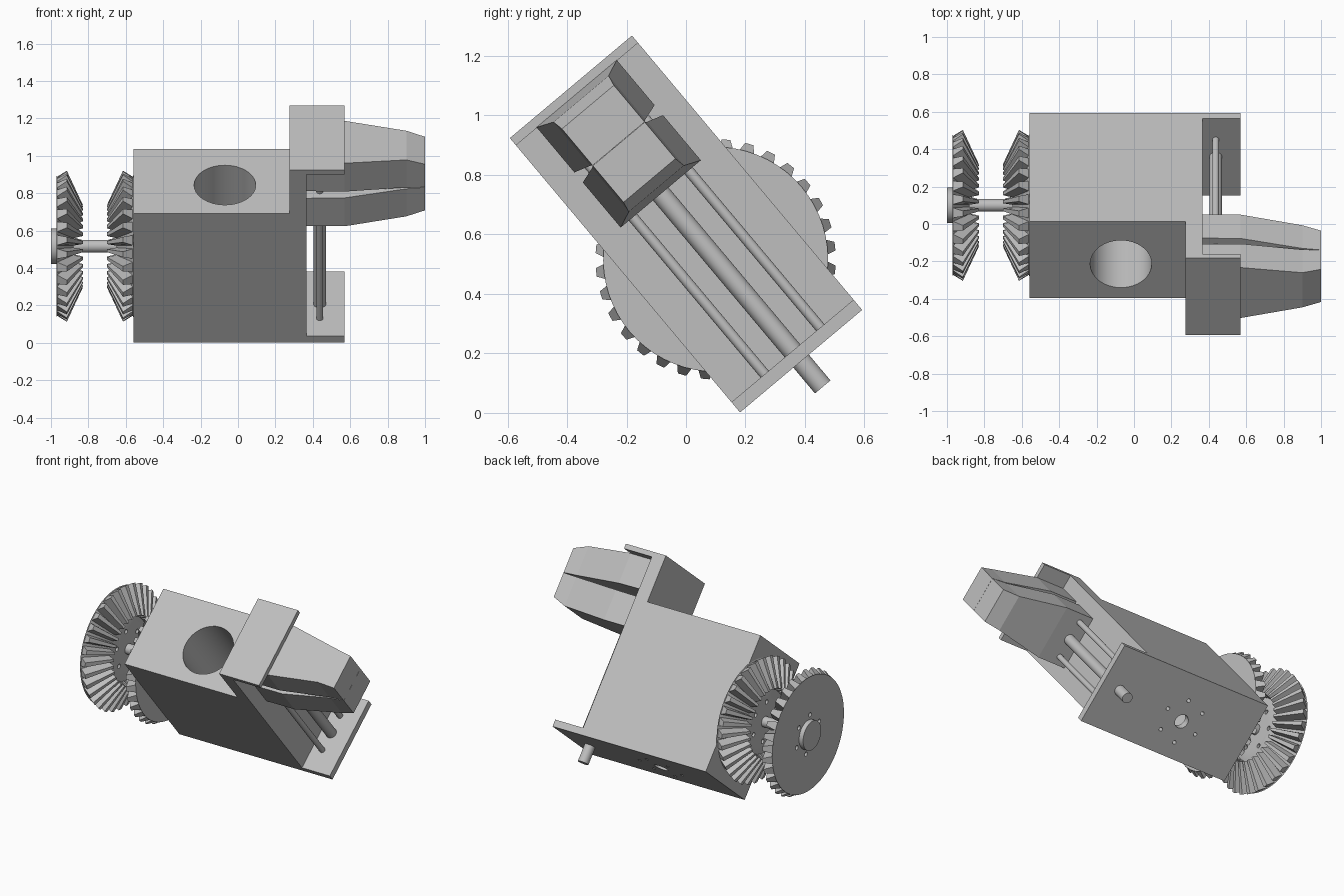
import bpy, bmesh, math
from mathutils import Matrix, Vector

if "Cube" in bpy.data.objects:
    bpy.data.objects.remove(bpy.data.objects["Cube"], do_unlink=True)

# One plain grey for everything
grey = bpy.data.materials.new("plain_grey")
grey.use_nodes = True
COLOUR = (0.52, 0.52, 0.52, 1)
grey.diffuse_color = COLOUR
grey.node_tree.nodes["Principled BSDF"].inputs["Base Color"].default_value = COLOUR

# The arm is built upright, then leaned back about x
LEAN = Matrix.Translation((0, 0, 0.635)) @ Matrix.Rotation(math.radians(40), 4, 'X')
AXES = {'X': Matrix.Rotation(math.pi / 2, 4, 'Y'), 'Z': Matrix.Identity(4)}
GEAR_Z = -0.155
TEETH = 32


def finish(name, bm, smooth=False):
    bmesh.ops.recalc_face_normals(bm, faces=bm.faces)
    mesh = bpy.data.meshes.new(name)
    bm.transform(LEAN)
    bm.to_mesh(mesh)
    bm.free()
    mesh.materials.append(grey)
    obj = bpy.data.objects.new(name, mesh)
    bpy.context.collection.objects.link(obj)
    if smooth:
        select(obj)
        bpy.ops.object.shade_smooth_by_angle(angle=math.radians(30))
    return obj


def select(obj):
    bpy.ops.object.select_all(action='DESELECT')
    obj.select_set(True)
    bpy.context.view_layer.objects.active = obj


def add_cylinder(bm, axis, centre, r1, r2, length, sides=48):
    bmesh.ops.create_cone(bm, cap_ends=True, segments=sides, radius1=r1, radius2=r2,
                          depth=length, matrix=Matrix.Translation(centre) @ AXES[axis])


def rod(name, axis, centre, radius, length, sides=32):
    bm = bmesh.new()
    add_cylinder(bm, axis, centre, radius, radius, length, sides)
    return finish(name, bm, True)


def cut(obj, holes):
    """holes: (axis, centre, radius, length)"""
    for axis, centre, radius, length in holes:
        cutter = rod("cutter", axis, centre, radius, length)
        cutter.hide_render = True
        mod = obj.modifiers.new("hole", 'BOOLEAN')
        mod.solver = 'EXACT'
        mod.object = cutter
        select(obj)
        bpy.ops.object.modifier_apply(modifier=mod.name)
        bpy.data.objects.remove(cutter, do_unlink=True)
    select(obj)
    bpy.ops.object.shade_smooth_by_angle(angle=math.radians(30))


def loft(name, rings):
    """Join equal loops of points into a closed solid."""
    bm = bmesh.new()
    loops = [[bm.verts.new(p) for p in ring] for ring in rings]
    n = len(loops[0])
    for a, b in zip(loops, loops[1:]):
        for i in range(n):
            bm.faces.new((a[i], a[(i + 1) % n], b[(i + 1) % n], b[i]))
    bm.faces.new(loops[0])
    bm.faces.new(loops[-1])
    return finish(name, bm)


# Housing: stepped block with upper and lower shelves
profile = [(-0.56, -0.602), (0.57, -0.602), (0.57, -0.557), (0.365, -0.557),
           (0.365, 0.57), (0.57, 0.57), (0.57, 0.602), (0.275, 0.602),
           (0.275, 0.297), (-0.56, 0.297)]
housing = loft("housing", [[(x, y, z) for x, z in profile] for y in (-0.268, 0.268)])

# Motor bore, shaft opening and ring of mounting holes
MX, MY = -0.07, -0.03
holes = [('Z', (MX, MY, 0), 0.165, 1.114), ('Z', (MX, MY, -0.6), 0.045, 0.2)]
for i in range(6):
    a = math.tau * i / 6 + 0.3
    holes.append(('Z', (MX + 0.14 * math.cos(a), MY + 0.14 * math.sin(a), -0.6), 0.012, 0.2))
cut(housing, holes)

# Lead screw and two guide rods
rod("lead_screw", 'Z', (0.437, 0, -0.073), 0.034, 1.284)
for side, y in (("front", -0.122), ("back", 0.122)):
    rod(side + "_guide_rod", 'Z', (0.437, y, 0), 0.018, 1.15)

# Jaws: tapered halves, x / half width / outer height / half gap
MID = 0.352
stations = [(0.365, 0.176, 0.22, 0.025), (0.57, 0.176, 0.22, 0.022),
            (0.9, 0.121, 0.197, 0.005), (1.0, 0.114, 0.161, 0.0005)]
for name, s in (("upper_jaw", 1), ("lower_jaw", -1)):
    loft(name, [[(x, -w, MID + s * g), (x, w, MID + s * g),
                 (x, w, MID + s * h), (x, -w, MID + s * h)] for x, w, h, g in stations])


# Bevel gears facing each other on one shaft
def bevel_gear(name, back_x, s):
    centre = Vector((back_x + s * 0.045, 0, GEAR_Z))
    bm = bmesh.new()
    r1, r2 = (0.378, 0.205) if s > 0 else (0.205, 0.378)
    add_cylinder(bm, 'X', centre, r1, r2, 0.09, TEETH * 2)
    disc = finish(name + "_disc", bm)
    holes = []
    for i in range(6):
        a = math.tau * i / 6
        holes.append(('X', centre + Vector((0, 0.125 * math.cos(a), 0.125 * math.sin(a))),
                      0.014, 0.3))
    cut(disc, holes)

    # Tooth: depth from back, radius, half angle
    outline = [(0.0, 0.37, 0.075), (0.055, 0.404, 0.036),
               (0.14, 0.222, 0.036), (0.08, 0.2, 0.08)]
    bm = bmesh.new()
    for i in range(TEETH):
        mid = math.tau * i / TEETH
        sides = []
        for flank in (-1, 1):
            sides.append([bm.verts.new((back_x + s * d, r * math.cos(mid + flank * h),
                                        GEAR_Z + r * math.sin(mid + flank * h)))
                          for d, r, h in outline])
        a, b = sides
        bm.faces.new(a)
        bm.faces.new(b)
        for j in range(4):
            k = (j + 1) % 4
            bm.faces.new((a[j], a[k], b[k], b[j]))
    finish(name + "_teeth", bm)


bevel_gear("inner_gear", -0.56, -1)
bevel_gear("outer_gear", -0.97, 1)
rod("gear_shaft", 'X', (-0.76, 0, GEAR_Z), 0.034, 0.44)
rod("gear_hub", 'X', (-0.98, 0, GEAR_Z), 0.095, 0.04, 48)
